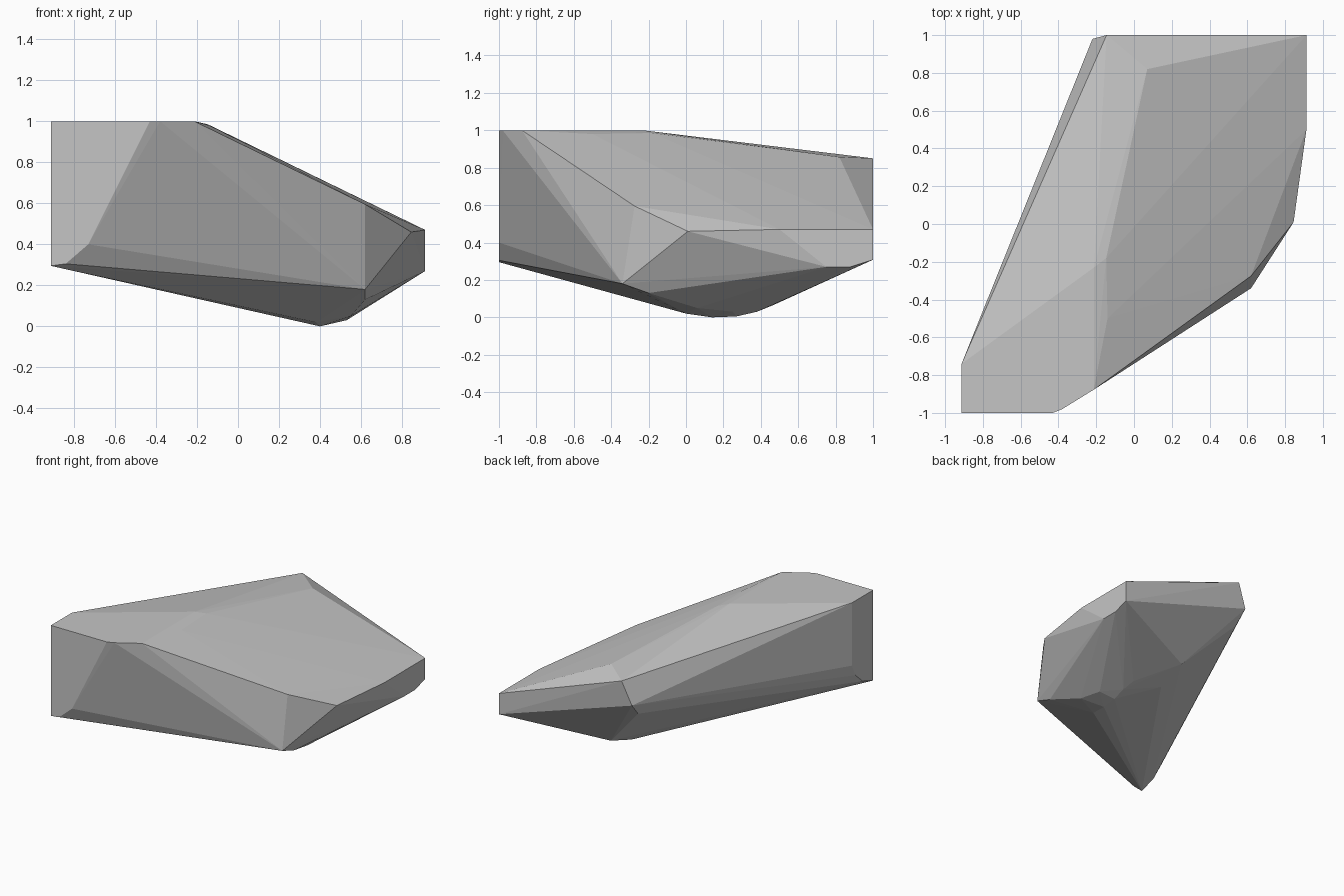
import bpy, bmesh

if "Cube" in bpy.data.objects:
    bpy.data.objects.remove(bpy.data.objects["Cube"])

# Corner points of the faceted boulder, grouped by region
top_rim = [(-.913, -1, 1), (-.43, -1, 1), (-.38, -.98, 1), (-.213, -.877, 1),
           (-.913, -.74, 1), (-.212, -.23, 1), (-.147, -.18, .985), (-.14, -.5, .98),
           (.07, .82, .857), (.37, .68, .715), (-.145, 1, .85)]
right_crease = [(.62, -.275, .595), (.845, .01, .46), (.913, .5, .47), (.913, 1, .47)]
lower_rim = [(-.913, -1, .295), (-.84, -1, .305), (-.73, -1, .4),
             (-.913, -.74, .51), (-.913, -.78, .42), (-.913, -.87, .34),
             (-.22, .98, .67), (-.21, .89, .57),
             (.62, -.34, .18), (.62, -.2, .13),
             (.913, .75, .27), (.913, .88, .27), (.913, 1, .308)]
keel = [(.38, 0, .02), (.4, .14, 0), (.41, .27, .005), (.42, .38, .03),
        (.53, .25, .03), (.55, .06, .05), (.4, .47, .067),
        (.14, .47, .115), (.15, .71, .195)]

# Wrap the points in a convex stone shell
bm = bmesh.new()
for p in top_rim + right_crease + lower_rim + keel:
    bm.verts.new(p)
hull = bmesh.ops.convex_hull(bm, input=bm.verts[:])
loose = {v for v in hull["geom_interior"] + hull["geom_unused"]
         if isinstance(v, bmesh.types.BMVert)}
bmesh.ops.delete(bm, geom=list(loose), context='VERTS')
bmesh.ops.dissolve_limit(bm, angle_limit=.01, verts=bm.verts[:], edges=bm.edges[:])
bmesh.ops.recalc_face_normals(bm, faces=bm.faces[:])

mesh = bpy.data.meshes.new("boulder")
bm.to_mesh(mesh)
bm.free()
boulder = bpy.data.objects.new("boulder", mesh)
bpy.context.collection.objects.link(boulder)

# Plain grey stone
stone = bpy.data.materials.new("grey stone")
stone.diffuse_color = (.56, .56, .56, 1)
stone.use_nodes = True
stone.node_tree.nodes["Principled BSDF"].inputs["Base Color"].default_value = stone.diffuse_color
mesh.materials.append(stone)
